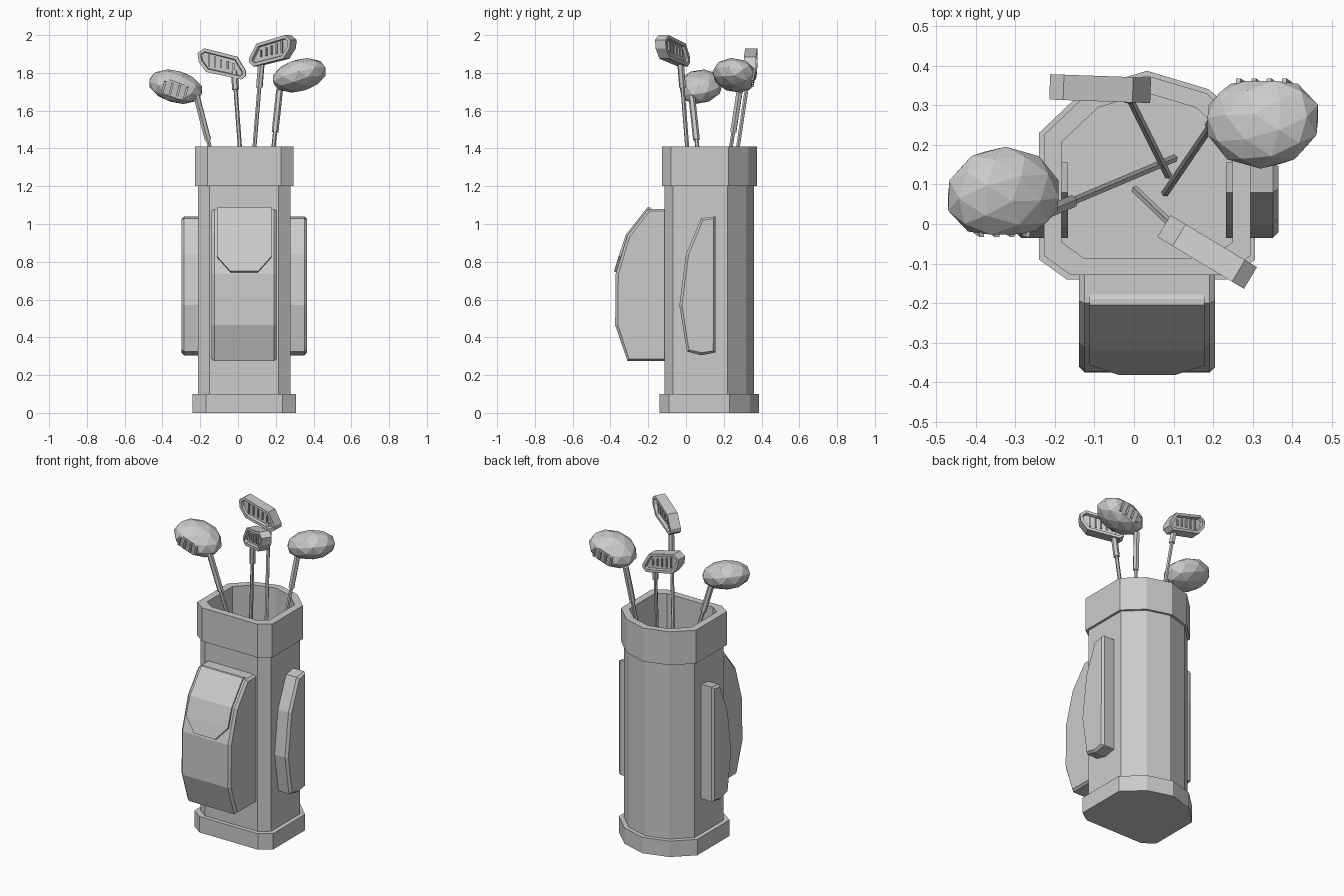
import bpy, bmesh
from math import radians
from mathutils import Vector, Matrix

if "Cube" in bpy.data.objects:
    bpy.data.objects.remove(bpy.data.objects["Cube"])

grey = bpy.data.materials.new("plain grey")
grey.use_nodes = True
COLOUR = (0.6, 0.6, 0.6, 1)
grey.diffuse_color = COLOUR
grey.node_tree.nodes["Principled BSDF"].inputs["Base Color"].default_value = COLOUR

CX, CY = 0.033, 0.12          # centre axis of the bag


def finish(bm, name, matrix=Matrix()):
    bm.transform(matrix)
    bmesh.ops.recalc_face_normals(bm, faces=bm.faces)
    mesh = bpy.data.meshes.new(name)
    bm.to_mesh(mesh)
    bm.free()
    mesh.materials.append(grey)
    obj = bpy.data.objects.new(name, mesh)
    bpy.context.collection.objects.link(obj)
    return obj


def add_box(bm, centre, size):
    m = Matrix.Translation(centre) @ Matrix.Diagonal((*size, 1))
    bmesh.ops.create_cube(bm, size=1, matrix=m)


def prism(outline, start, end, place):
    """Closed prism; place(a, b, t) turns a profile point and depth into a position."""
    bm = bmesh.new()
    rings = [[bm.verts.new(place(a, b, t)) for a, b in outline] for t in (start, end)]
    caps = [bm.faces.new(r) for r in rings]
    n = len(outline)
    for i in range(n):
        j = (i + 1) % n
        bm.faces.new((rings[0][i], rings[0][j], rings[1][j], rings[1][i]))
    bmesh.ops.recalc_face_normals(bm, faces=bm.faces)
    return bm, caps


def chamfer(bm, cap, width):
    """Draw a cap in by width and push it out by the same amount."""
    bmesh.ops.inset_region(bm, faces=[cap], thickness=width, depth=width)


# Bag: one faceted outline, lofted at several scales
half = [(0.203, -0.26), (0.273, -0.21), (0.273, 0.11), (0.157, 0.22)]
section = half + [(0, 0.267)] + [(-x, y) for x, y in reversed(half)]


def loft(name, levels, bottom=False, top=False):
    bm = bmesh.new()
    rings = [[bm.verts.new((CX + s * x, CY + s * y, z)) for x, y in section]
             for s, z in levels]
    n = len(section)
    for lo, hi in zip(rings, rings[1:]):
        for i in range(n):
            j = (i + 1) % n
            bm.faces.new((lo[i], lo[j], hi[j], hi[i]))
    if bottom:
        bm.faces.new(rings[0])
    if top:
        bm.faces.new(rings[-1])
    return finish(bm, name)


loft("bag_base", [(1, 0), (1, 0.1)], bottom=True, top=True)
loft("bag_body", [(0.9, 0.1), (0.9, 1.2)])
loft("bag_collar", [(0.9, 1.2), (0.955, 1.2), (0.955, 1.41), (0.79, 1.41),
                    (0.79, 0.4)], top=True)

# Front pocket: side profile swept across, chamfered at both ends
curve = [(-0.2, 1.08), (-0.31, 0.94), (-0.372, 0.735), (-0.375, 0.465), (-0.31, 0.275)]
profile = [(-0.1, 1.08)] + curve + [(-0.1, 0.275)]
across = lambda y, z, x: (CX + x, y, z)
bm, caps = prism(profile, -0.158, 0.158, across)
for cap in caps:
    chamfer(bm, cap, 0.014)
finish(bm, "front_pocket")

# Pocket flap: thin shell over the upper pocket with clipped lower corners
rows = [(-0.19, 1.087, 0.145), (-0.205, 1.087, 0.145), (-0.318, 0.944, 0.145),
        (-0.357, 0.83, 0.145), (-0.381, 0.75, 0.073)]
bm = bmesh.new()
strip = [[bm.verts.new((CX + s * w, y, z)) for s in (-1, 1)] for y, z, w in rows]
for a, b in zip(strip, strip[1:]):
    bm.faces.new((a[0], b[0], b[1], a[1]))
shell = list(bm.faces)
ext = bmesh.ops.extrude_face_region(bm, geom=shell, use_keep_orig=True)
moved = [v for v in ext["geom"] if isinstance(v, bmesh.types.BMVert)]
bmesh.ops.translate(bm, verts=moved, vec=(0, 0.012, -0.006))
finish(bm, "pocket_flap")

# Side pockets
side = [(0.155, 1.04), (0.08, 1.03), (0.0, 0.84), (-0.035, 0.57),
        (0.005, 0.325), (0.08, 0.305), (0.155, 0.32)]
for s, name in ((1, "left_side_pocket"), (-1, "right_side_pocket")):
    bm, caps = prism(side, s * 0.2, s * 0.318, across)
    chamfer(bm, caps[1], 0.014)
    finish(bm, name)


# Club shafts with a thicker sleeve below each head
def rod(bm, a, b, width):
    a, b = Vector(a), Vector(b)
    turn = (b - a).to_track_quat('Z', 'Y').to_matrix().to_4x4()
    m = Matrix.Translation((a + b) / 2) @ turn
    bmesh.ops.create_cone(bm, cap_ends=True, segments=6, radius1=width / 2,
                          radius2=width / 2, depth=(b - a).length, matrix=m)


def shaft(name, foot, tip, sleeve):
    foot, tip = Vector(foot), Vector(tip)
    bm = bmesh.new()
    rod(bm, foot, tip, 0.022)
    rod(bm, tip.lerp(foot, sleeve), tip, 0.036)
    finish(bm, name)


shaft("right_wood_shaft", (0.1, 0.165, 0.45), (-0.22, 0.03, 1.68), 0.19)
shaft("left_wood_shaft", (0.08, 0.08, 0.4), (0.22, 0.285, 1.71), 0.17)
shaft("back_iron_shaft", (0.085, 0.125, 0.4), (-0.02, 0.335, 1.81), 0.07)
shaft("front_iron_shaft", (0.005, 0.085, 0.4), (0.125, -0.03, 1.87), 0.1)


# Wood heads: faceted ellipsoid, flattened striking face with raised ribs
def wood(name, centre, spin):
    bm = bmesh.new()
    bmesh.ops.create_icosphere(bm, subdivisions=2, radius=1)
    for v in bm.verts:
        v.co.y = max(v.co.y, -0.74)
        v.co = Vector((v.co.x * 0.15, v.co.y * 0.125, v.co.z * 0.085))
    for i in range(4):
        add_box(bm, (-0.06 + i * 0.04, -0.092, 0), (0.012, 0.018, 0.06))
    m = (Matrix.Translation(centre) @ Matrix.Rotation(radians(spin), 4, 'Z')
         @ Matrix.Rotation(radians(15), 4, 'Y') @ Matrix.Rotation(radians(10), 4, 'X'))
    finish(bm, name, m)


wood("right_wood_head", (-0.33, 0.072, 1.727), 0)
wood("left_wood_head", (0.325, 0.263, 1.787), 180)

# Iron heads: wedge outline with a ribbed recess on both faces
blade = [(-0.13, -0.04), (-0.085, 0.035), (0.09, 0.08), (0.125, 0.055),
         (0.12, 0.01), (0.08, -0.045), (-0.105, -0.085), (-0.13, -0.065)]


def iron(name, centre, spin, flip):
    bm, caps = prism(blade, -0.032, 0.032, lambda u, w, t: (flip * u, t, w))
    for cap in caps:
        bmesh.ops.inset_region(bm, faces=[cap], thickness=0.018)
        bmesh.ops.inset_region(bm, faces=[cap], thickness=0.004, depth=-0.018)
    for i in range(5):
        u = -0.065 + i * 0.032
        add_box(bm, (flip * u, 0, 0.25 * u), (0.008, 0.046, 0.05 + 0.2 * u))
    m = Matrix.Translation(centre) @ Matrix.Rotation(radians(spin), 4, 'Z')
    finish(bm, name, m)


iron("back_iron_head", (-0.088, 0.342, 1.85), -2, -1)
iron("front_iron_head", (0.187, -0.072, 1.92), -31, 1)
